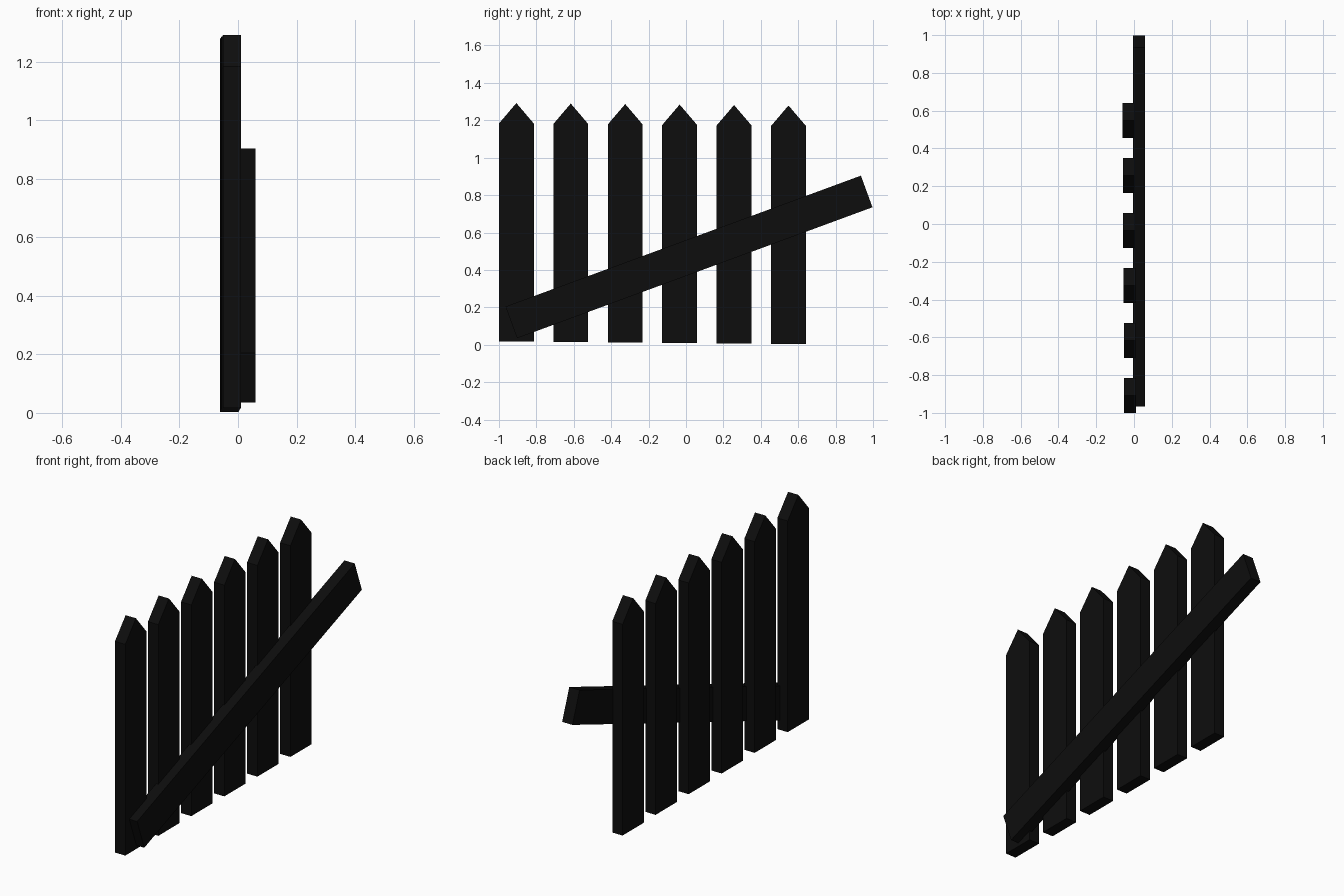
import bpy

if "Cube" in bpy.data.objects:
    bpy.data.objects.remove(bpy.data.objects["Cube"])

black = bpy.data.materials.new("black_paint")
black.diffuse_color = (0.004, 0.004, 0.004, 1)
black.use_nodes = True
black.node_tree.nodes["Principled BSDF"].inputs["Base Color"].default_value = black.diffuse_color


def board(name, profile, x0, x1):
    """Extrude a (y, z) outline from x0 to x1."""
    n = len(profile)
    verts = [(x, y, z) for x in (x0, x1) for y, z in profile]
    faces = [tuple(reversed(range(n))), tuple(range(n, 2 * n))]
    faces += [(i, (i + 1) % n, n + (i + 1) % n, n + i) for i in range(n)]
    mesh = bpy.data.meshes.new(name)
    mesh.from_pydata(verts, [], faces)
    mesh.materials.append(black)
    obj = bpy.data.objects.new(name, mesh)
    bpy.context.collection.objects.link(obj)
    return obj


# Six pointed pickets, drifting slightly down and back along the row
WIDTH, THICK, SPACING = 0.186, 0.063, 0.291
for i in range(6):
    y = -1 + i * SPACING
    z = 0.016 - i * 0.0026
    x = -0.052 - i * 0.0018
    outline = [(y, z), (y + WIDTH, z), (y + WIDTH, z + 1.167),
               (y + WIDTH / 2, z + 1.276), (y, z + 1.167)]
    board(f"picket_{i + 1}", outline, x, x + THICK)

# Slanted rail, hanging loose past the last picket
board("slanted_rail",
      [(-0.903, 0.035), (0.997, 0.735), (0.935, 0.904), (-0.965, 0.204)],
      -0.004, 0.059)
